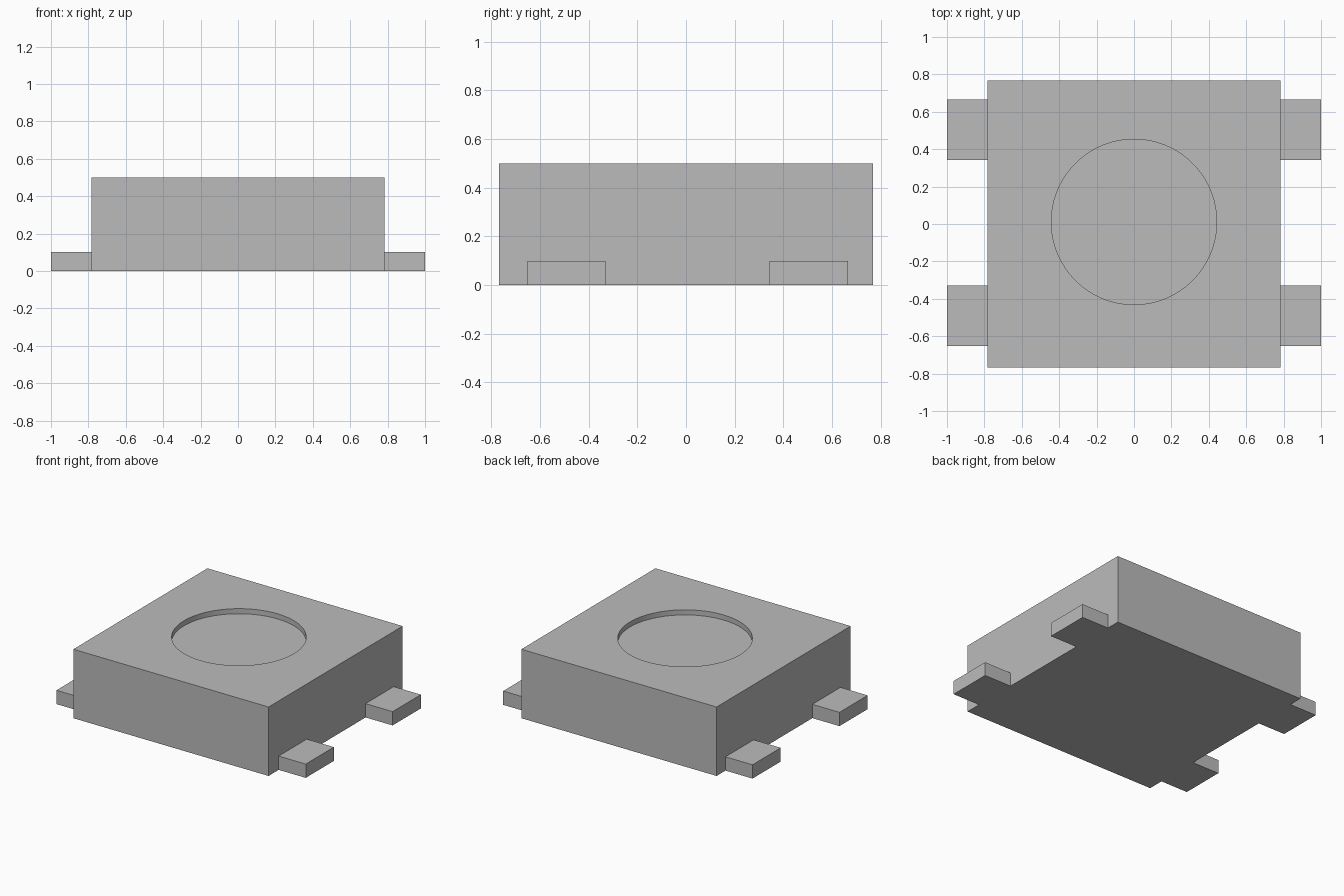
import bpy
import math

old = bpy.data.objects.get("Cube")
if old:
    bpy.data.objects.remove(old, do_unlink=True)

grey = bpy.data.materials.new("plain_grey")
grey.use_nodes = True
colour = (0.5, 0.5, 0.5, 1)
grey.diffuse_color = colour
grey.node_tree.nodes["Principled BSDF"].inputs["Base Color"].default_value = colour


def block(name, low, high):
    """Axis-aligned box between two corners."""
    centre = [(a + b) / 2 for a, b in zip(low, high)]
    bpy.ops.mesh.primitive_cube_add(size=1, location=centre)
    ob = bpy.context.object
    ob.name = name
    ob.scale = [b - a for a, b in zip(low, high)]
    bpy.ops.object.transform_apply(location=False, rotation=False, scale=True)
    ob.data.materials.append(grey)
    return ob


half_x, half_y, height = 0.783, 0.768, 0.5
recess_radius, recess_depth = 0.442, 0.037

# Main housing
housing = block("housing", (-half_x, -half_y, 0), (half_x, half_y, height))

# Shallow round recess in the top
bpy.ops.mesh.primitive_cylinder_add(
    vertices=96, radius=recess_radius, depth=recess_depth * 2,
    location=(0, 0.011, height))
cutter = bpy.context.object
cutter.name = "recess_cutter"
cutter.data.materials.append(grey)
cut = housing.modifiers.new("recess", "BOOLEAN")
cut.operation = "DIFFERENCE"
cut.solver = "EXACT"
cut.object = cutter
bpy.ops.object.select_all(action="DESELECT")
housing.select_set(True)
bpy.context.view_layer.objects.active = housing
bpy.ops.object.modifier_apply(modifier=cut.name)
bpy.data.objects.remove(cutter, do_unlink=True)
bpy.ops.object.shade_smooth_by_angle(angle=math.radians(30))

# Four solder terminals, two on each side
for side, sign in (("left", 1), ("right", -1)):
    for end, y0, y1 in (("front", -0.652, -0.33), ("back", 0.343, 0.666)):
        x0, x1 = sorted((sign * half_x, sign))
        block(f"{end}_{side}_terminal", (x0, y0, 0), (x1, y1, 0.1))
